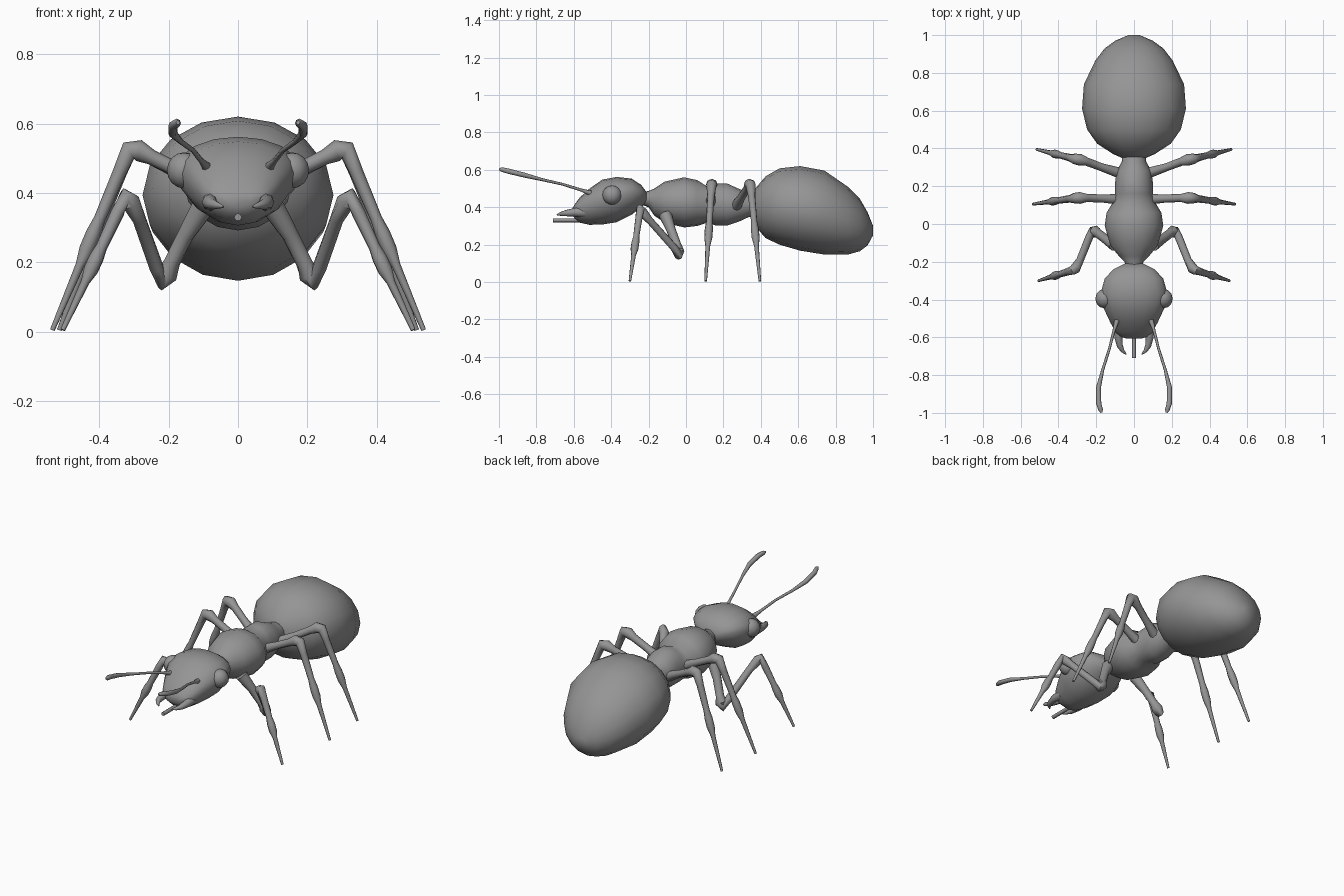
import bpy, bmesh, math
from mathutils import Vector

if "Cube" in bpy.data.objects:
    bpy.data.objects.remove(bpy.data.objects["Cube"])

grey = bpy.data.materials.new("ant_grey")
grey.diffuse_color = (0.3, 0.3, 0.3, 1)
grey.use_nodes = True
grey.node_tree.nodes["Principled BSDF"].inputs["Base Color"].default_value = grey.diffuse_color


def finish(name, bm, angle=60):
    bmesh.ops.recalc_face_normals(bm, faces=bm.faces)
    mesh = bpy.data.meshes.new(name)
    bm.to_mesh(mesh)
    bm.free()
    mesh.materials.append(grey)
    ob = bpy.data.objects.new(name, mesh)
    bpy.context.collection.objects.link(ob)
    bpy.ops.object.select_all(action='DESELECT')
    ob.select_set(True)
    bpy.context.view_layer.objects.active = ob
    bpy.ops.object.shade_smooth_by_angle(angle=math.radians(angle))
    return ob


def skin(name, rings):
    """Bridge rings of points and cap both ends."""
    bm = bmesh.new()
    loops = [[bm.verts.new(p) for p in r] for r in rings]
    n = len(loops[0])
    for a, b in zip(loops, loops[1:]):
        for i in range(n):
            j = (i + 1) % n
            bm.faces.new((a[i], a[j], b[j], b[i]))
    bm.faces.new(loops[0])
    bm.faces.new(loops[-1])
    return finish(name, bm)


def body(name, sections, widest=0.5, sides=16):
    """Sections are (y, bottom z, top z, half width)."""
    rings = []
    for y, lo, hi, w in sections:
        mid = lo + (hi - lo) * widest
        ring = []
        for i in range(sides):
            a = 2 * math.pi * i / sides
            s = math.sin(a)
            ring.append((w * math.cos(a), y, mid + s * ((hi - mid) if s > 0 else (mid - lo))))
        rings.append(ring)
    return skin(name, rings)


def limb(name, points, side, sides=8):
    """Tapered tube through (x, y, z, radius), mirrored by side."""
    pos = [Vector((p[0] * side, p[1], p[2])) for p in points]
    rings = []
    for i, p in enumerate(pos):
        d = Vector((0, 0, 0))
        if i > 0:
            d += (p - pos[i - 1]).normalized()
        if i < len(pos) - 1:
            d += (pos[i + 1] - p).normalized()
        q = d.to_track_quat('Z', 'Y')
        r = points[i][3]
        rings.append([p + q @ Vector((r * math.cos(2 * math.pi * k / sides),
                                      r * math.sin(2 * math.pi * k / sides), 0))
                      for k in range(sides)])
    return skin(name, rings)


def ball(name, centre, scale):
    bm = bmesh.new()
    bmesh.ops.create_uvsphere(bm, u_segments=12, v_segments=8, radius=1)
    for v in bm.verts:
        v.co = Vector(centre) + Vector([c * s for c, s in zip(v.co, scale)])
    return finish(name, bm)


# Abdomen
body("abdomen", [(0.34, .36, .45, .04), (0.37, .30, .50, .11), (0.425, .235, .565, .195),
                 (0.50, .20, .608, .248), (0.61, .168, .62, .275), (0.74, .147, .596, .265),
                 (0.865, .147, .51, .205), (0.93, .165, .445, .155), (0.97, .195, .375, .10),
                 (1.0, .25, .30, .03)])

# Thorax with its smaller rear lump and waist
body("thorax", [(-0.24, .415, .48, .04), (-0.20, .40, .487, .05), (-0.17, .355, .50, .08),
                (-0.115, .318, .537, .125), (-0.01, .292, .56, .155), (0.06, .30, .545, .145),
                (0.115, .318, .51, .112), (0.16, .302, .527, .10), (0.22, .302, .527, .10),
                (0.28, .322, .50, .092), (0.33, .345, .478, .065), (0.38, .36, .47, .06)])

# Head
body("head", [(-0.21, .425, .48, .05), (-0.24, .40, .52, .11), (-0.29, .36, .553, .155),
              (-0.37, .32, .562, .178), (-0.447, .308, .548, .16), (-0.516, .306, .50, .128),
              (-0.57, .318, .45, .10), (-0.595, .34, .415, .075), (-0.607, .36, .395, .04)],
     widest=0.62)

# Central mouth tube
limb("mouth_tube", [(0, -0.56, .33, .011), (0, -0.71, .33, .011)], 1)

# Each leg: hip to knee, then a shin with a swollen upper half
legs = {
    "front_leg": [(.10, -.11, .36, .035), (.15, -.08, .28, .025), (.19, -.05, .20, .024),
                  (.205, -.04, .165, .032), (.22, -.04, .145, .026), (.235, -.065, .185, .021),
                  (.285, -.19, .325, .020), (.31, -.235, .375, .028), (.325, -.245, .39, .024)],
    "middle_leg": [(.06, .13, .41, .03), (.17, .135, .465, .021), (.25, .138, .503, .022),
                   (.285, .138, .522, .031), (.315, .137, .522, .028)],
    "rear_leg": [(.06, .265, .40, .03), (.17, .30, .46, .021), (.25, .33, .503, .022),
                 (.285, .34, .522, .031), (.315, .345, .522, .028)],
}
feet = {"front_leg": (.505, -.30, .005), "middle_leg": (.535, .105, .005),
        "rear_leg": (.515, .395, .005)}
shin = [(.12, .020), (.38, .017), (.46, .022), (.55, .022), (.64, .013), (1, .007)]

for side, word in ((1, "right"), (-1, "left")):
    for name, upper in legs.items():
        knee, foot = Vector(upper[-1][:3]), Vector(feet[name])
        lower = [(*knee.lerp(foot, t), r) for t, r in shin]
        limb(f"{name}_{word}", upper + lower, side)
    ball(f"eye_{word}", (.155 * side, -.395, .465), (.05, .052, .052))
    # Feelers with a club at the end
    limb(f"antenna_{word}", [(.09, -.51, .475, .014), (.105, -.56, .492, .008),
                             (.13, -.66, .523, .007), (.165, -.77, .548, .008),
                             (.188, -.865, .572, .013), (.187, -.95, .593, .014),
                             (.176, -.985, .602, .012), (.173, -.998, .603, .006)], side)
    # Hooked jaws
    limb(f"jaw_{word}", [(.075, -.54, .375, .03), (.082, -.60, .373, .022),
                         (.075, -.645, .368, .016), (.06, -.672, .364, .010),
                         (.042, -.69, .36, .003)], side)
